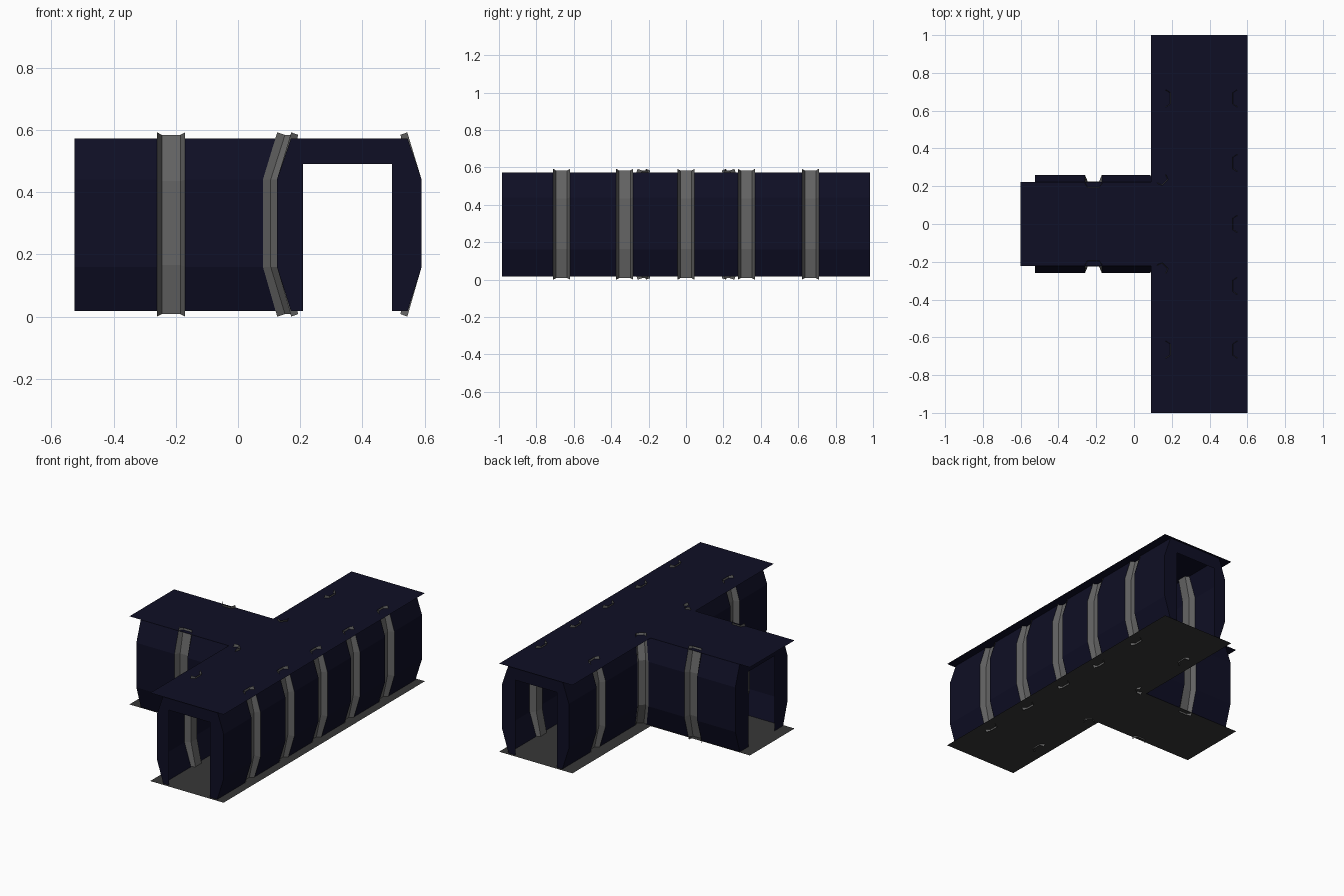
import bpy, bmesh
from mathutils import Vector

if "Cube" in bpy.data.objects:
    bpy.data.objects.remove(bpy.data.objects["Cube"])


def material(name, rgb):
    m = bpy.data.materials.new(name)
    m.diffuse_color = (*rgb, 1)
    m.use_nodes = True
    m.node_tree.nodes["Principled BSDF"].inputs["Base Color"].default_value = m.diffuse_color
    return m


NAVY = material("navy panel", (0.0045, 0.0045, 0.018))
GREY = material("rib grey", (0.13, 0.13, 0.13))
DARK = material("floor grey", (0.038, 0.038, 0.038))

# Cross-section of the bulging wall: (inward offset, z)
WALL = [(0.045, 0.018), (0, 0.16), (0, 0.44), (0.045, 0.572)]
RIB_EDGE = [(0.046, 0.0), (0, 0.16), (0, 0.44), (0.046, 0.592)]
RIB_MID = [(0.068, 0.008), (0.035, 0.165), (0.035, 0.435), (0.068, 0.584)]
END = 0.985          # wall end of the main corridor
BRANCH_END = -0.525  # wall end of the side branch


def build(name, polys, mat, outward):
    """Object from polygons, each turned to face the outward direction."""
    bm = bmesh.new()
    for p in polys:
        bm.faces.new([bm.verts.new(v) for v in p])
    bmesh.ops.remove_doubles(bm, verts=bm.verts, dist=1e-5)
    bm.normal_update()
    o = Vector(outward)
    for f in bm.faces:
        if f.normal.dot(o) < 0:
            f.normal_flip()
    me = bpy.data.meshes.new(name)
    bm.to_mesh(me)
    bm.free()
    me.materials.append(mat)
    ob = bpy.data.objects.new(name, me)
    bpy.context.collection.objects.link(ob)
    return ob


def loft(cols):
    return [(a[i], b[i], b[i + 1], a[i + 1])
            for a, b in zip(cols, cols[1:]) for i in range(len(a) - 1)]


def wall(name, place, start, stop, ribs, outward, slant=0):
    """Wall along a line with recessed ribs; slant mitres the stop edge."""
    def col(a, prof, k=0):
        return [place(a + k * d, d, z) for d, z in prof]
    cuts = [start]
    for r in ribs:
        cuts += [r - 0.045, r + 0.045]
    cuts.append(stop)
    polys = []
    for i in range(0, len(cuts), 2):
        last = i + 2 == len(cuts)
        polys += loft([col(cuts[i], WALL),
                       col(cuts[i + 1], WALL, slant if last else 0)])
    build(name + "_panels", polys, NAVY, outward)
    polys = []
    for r in ribs:
        polys += loft([col(r - 0.045, RIB_EDGE), col(r - 0.03, RIB_MID),
                       col(r + 0.03, RIB_MID), col(r + 0.045, RIB_EDGE)])
    build(name + "_ribs", polys, GREY, outward)


# Long outer wall of the main corridor
wall("outer_wall", lambda a, d, z: (0.59 - d, a, z), -END, END,
     [-0.665, -0.328, 0, 0.323, 0.665], (1, 0, 0))

for s, side in ((-1, "front"), (1, "back")):
    # Inner wall of the main corridor, up to the junction corner
    wall(side + "_inner_wall", lambda a, d, z: (0.125 + d, -s * a, z),
         -END, -0.305, [-0.665], (-1, 0, 0), slant=1)
    # Side branch wall
    wall(side + "_branch_wall", lambda a, d, z: (a, s * (0.26 - d), z),
         BRANCH_END, 0.08, [-0.215], (0, s, 0), slant=1)

    # Rib across the junction corner
    def corner(u, v, lo, hi):
        return [(0.125 + u + d, s * (0.26 + v - d), z)
                for d, z in ((0.046, lo), (0, 0.16), (0, 0.44), (0.046, hi))]
    build(side + "_corner_rib",
          loft([corner(-0.045, 0, 0.0, 0.592), corner(-0.02, -0.01, 0.008, 0.584),
                corner(0.01, 0.02, 0.008, 0.584), corner(0, 0.045, 0.0, 0.592)]),
          GREY, (-1, s, 0))


def end_frame(name, place, lo, hi, in_lo, in_hi, outward):
    """Flat doorway frame filling the corridor's cross-section."""
    top = 0.49
    polys = []
    for base, sg, inner in ((lo, 1, in_lo), (hi, -1, in_hi)):
        outline = [(base + sg * d, z) for d, z in WALL]
        polys.append(outline + [(inner, 0.572), (inner, top), (inner, 0.018)])
    polys.append([(in_lo, top), (in_hi, top), (in_hi, 0.572), (in_lo, 0.572)])
    build(name, [[place(u, z) for u, z in p] for p in polys], NAVY, outward)


# Doorway frames at the three ends
for s, side in ((-1, "front"), (1, "back")):
    end_frame(side + "_doorway", lambda u, z: (u, s * END, z),
              0.125, 0.59, 0.209, 0.495, (0, s, 0))
end_frame("branch_doorway", lambda u, z: (BRANCH_END, u, z),
          -0.26, 0.26, -0.13, 0.13, (-1, 0, 0))

# T-shaped roof and floor sheets
for name, z, mat in (("roof", 0.572, NAVY), ("floor", 0.018, DARK)):
    outline = [(-0.6, -0.222), (0.09, -0.222), (0.09, -1), (0.6, -1),
               (0.6, 1), (0.09, 1), (0.09, 0.222), (-0.6, 0.222)]
    build(name, [[(x, y, z) for x, y in outline]], mat, (0, 0, 1))
